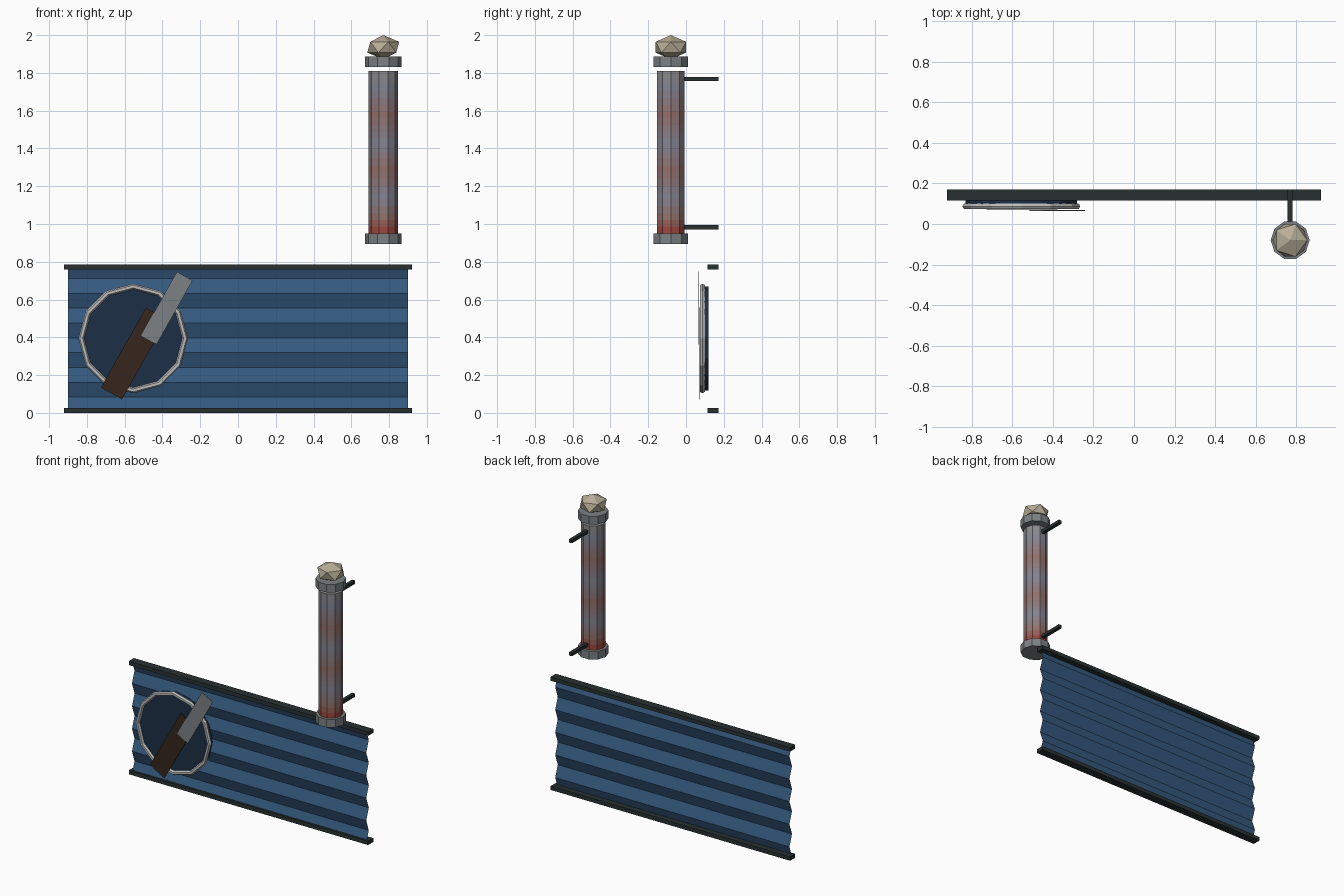
import bpy, bmesh, math
from mathutils import Matrix

if "Cube" in bpy.data.objects:
    bpy.data.objects.remove(bpy.data.objects["Cube"])


def material(name, rgb):
    m = bpy.data.materials.new(name)
    m.diffuse_color = (*rgb, 1)
    m.use_nodes = True
    m.node_tree.nodes["Principled BSDF"].inputs["Base Color"].default_value = m.diffuse_color
    return m


blue = material("blue_sheet", (0.035, 0.10, 0.21))
navy = material("navy", (0.012, 0.028, 0.06))
dark = material("dark_iron", (0.022, 0.03, 0.03))
brown = material("brown", (0.035, 0.019, 0.012))
steel = material("steel", (0.20, 0.22, 0.23))
silver = material("silver", (0.5, 0.5, 0.5))
cream = material("cream", (0.48, 0.42, 0.31))


def finish(name, mat):
    ob = bpy.context.object
    ob.name = name
    ob.data.materials.append(mat)
    return ob


def box(name, center, size, mat, tilt=0):
    bpy.ops.mesh.primitive_cube_add(size=1, location=center, rotation=(0, tilt, 0))
    bpy.context.object.scale = size
    return finish(name, mat)


def drum(name, center, radius, depth, sides, mat, rot=(0, 0, 0), turn=0):
    bpy.ops.mesh.primitive_cylinder_add(vertices=sides, radius=radius, depth=depth,
                                        location=center, rotation=rot)
    ob = finish(name, mat)
    ob.data.transform(Matrix.Rotation(turn, 4, 'Z'))
    return ob


# Corrugated sheet: zigzag profile swept along x
profile = [(0.15 if k % 2 else 0.122, 0.005 + 0.0785 * k) for k in range(11)]
profile[-1] = (0.125, 0.78)
verts = [(x, y, z) for y, z in profile for x in (-0.9, 0.9)]
faces = [(2 * i, 2 * i + 1, 2 * i + 3, 2 * i + 2) for i in range(10)]
me = bpy.data.meshes.new("corrugated_sheet")
me.from_pydata(verts, [], faces)
me.materials.append(blue)
bpy.context.collection.objects.link(bpy.data.objects.new("corrugated_sheet", me))

# Rails above and below the sheet
for name, z in (("bottom_rail", 0.0135), ("top_rail", 0.772)):
    box(name, (0, 0.143, z), (1.84, 0.056, 0.027), dark)

# Round badge with rim
CX, CZ = -0.555, 0.394
drum("badge_disc", (CX, 0.104, CZ), 0.275, 0.03, 16, navy, (math.pi / 2, 0, 0))
bpy.ops.mesh.primitive_torus_add(major_segments=12, minor_segments=6, major_radius=0.275,
                                 minor_radius=0.015, location=(CX, 0.087, CZ),
                                 rotation=(math.pi / 2, 0, 0))
finish("badge_rim", silver)

# Razor: thin handle and blade tilted across the badge
tilt = math.radians(-60.6)
box("razor_handle", (-0.551, 0.0705, 0.314), (0.485, 0.003, 0.128), brown, tilt)
box("razor_blade", (-0.377, 0.0665, 0.555), (0.388, 0.003, 0.095), steel, tilt)

# Striped pole: stacked rings, colour blended between stops
PX, PY = 0.769, -0.08
stops = [(0.95, (0.34, 0.04, 0.025)), (1.04, (0.30, 0.17, 0.15)), (1.14, (0.23, 0.24, 0.30)),
         (1.28, (0.30, 0.16, 0.14)), (1.43, (0.23, 0.24, 0.30)), (1.57, (0.30, 0.16, 0.14)),
         (1.72, (0.23, 0.24, 0.30)), (1.82, (0.27, 0.26, 0.25))]


def blend(z):
    for (z0, a), (z1, b) in zip(stops, stops[1:]):
        if z <= z1:
            t = (z - z0) / (z1 - z0)
            return [p + (q - p) * t for p, q in zip(a, b)]


SIDES, RINGS, Z0, Z1 = 10, 24, 0.95, 1.811
bm = bmesh.new()
me = bpy.data.meshes.new("striped_pole")
loops = []
for i in range(RINGS + 1):
    z = Z0 + (Z1 - Z0) * i / RINGS
    loops.append([bm.verts.new((PX + 0.077 * math.cos(math.tau * k / SIDES),
                                PY + 0.077 * math.sin(math.tau * k / SIDES), z))
                  for k in range(SIDES)])
for i, (lo, hi) in enumerate(zip(loops, loops[1:])):
    me.materials.append(material(f"stripe_{i}", blend(Z0 + (Z1 - Z0) * (i + 0.5) / RINGS)))
    for k in range(SIDES):
        n = (k + 1) % SIDES
        bm.faces.new((lo[k], lo[n], hi[n], hi[k])).material_index = i
bm.faces.new(loops[0][::-1])
bm.faces.new(loops[-1]).material_index = RINGS - 1
bm.to_mesh(me)
bm.free()
bpy.context.collection.objects.link(bpy.data.objects.new("striped_pole", me))

# Collars, wall brackets and faceted finial
for name, z in (("lower_collar", 0.922), ("upper_collar", 1.86)):
    drum(name, (PX, PY, z), 0.096, 0.056, SIDES, steel, turn=math.pi / 2)
for name, z in (("lower_bracket", 0.983), ("upper_bracket", 1.768)):
    box(name, (PX, 0.078, z), (0.024, 0.186, 0.022), dark)
bpy.ops.mesh.primitive_ico_sphere_add(subdivisions=1, radius=1, location=(PX, PY, 1.936))
bpy.context.object.scale = (0.0945, 0.0945, 0.064)
finish("finial", cream)
